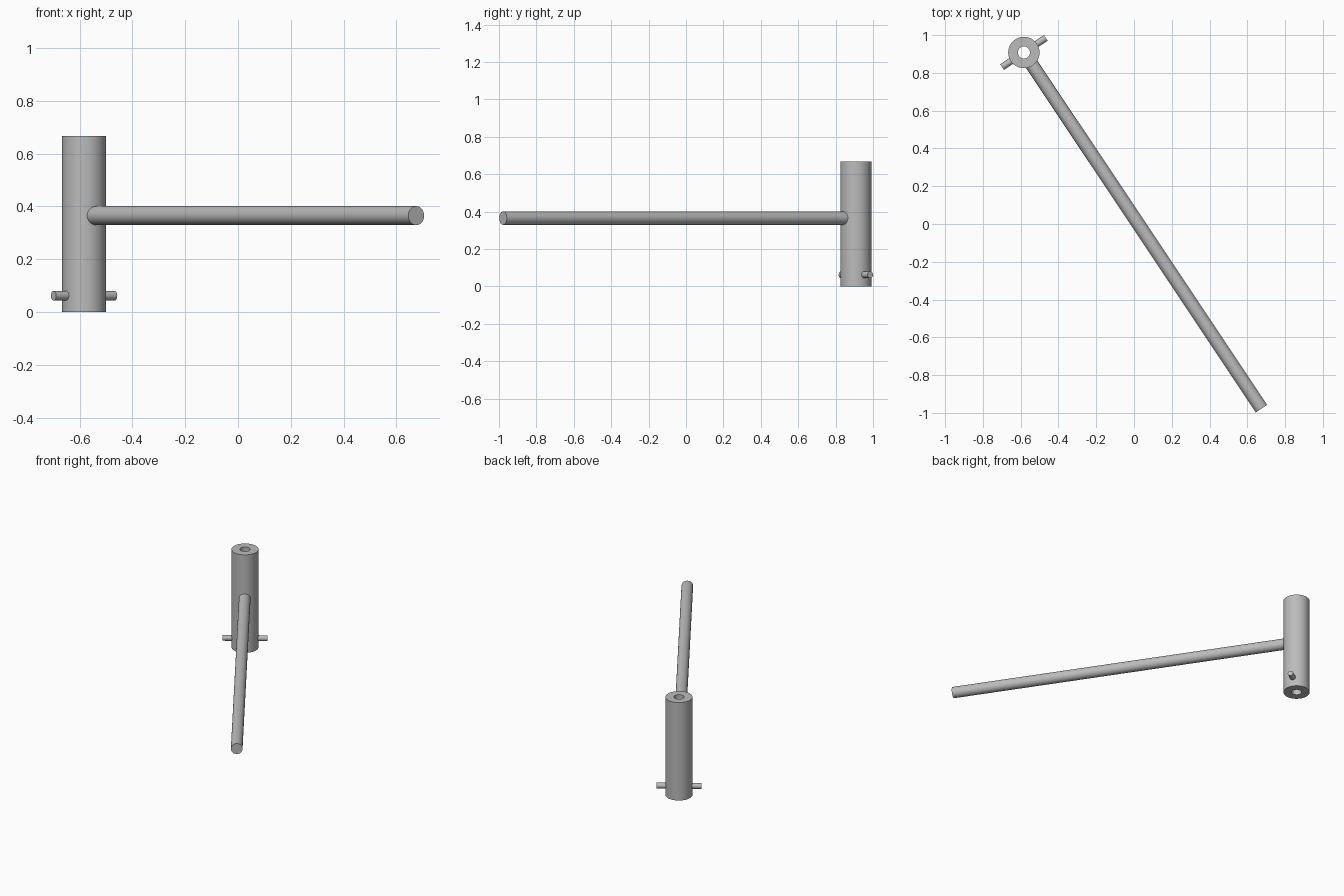
import bpy
import bmesh
import math
from mathutils import Vector

if "Cube" in bpy.data.objects:
    bpy.data.objects.remove(bpy.data.objects["Cube"], do_unlink=True)

# One plain metal colour
metal = bpy.data.materials.new("grey metal")
metal.use_nodes = True
GREY = (0.5, 0.5, 0.5, 1)
metal.diffuse_color = GREY
metal.node_tree.nodes["Principled BSDF"].inputs["Base Color"].default_value = GREY

AXIS = Vector((-0.583, 0.908, 0))       # centre line of the socket
ROD_END = Vector((0.675, -0.978, 0))    # free end of the handle
ALONG = (ROD_END - AXIS).normalized()
ACROSS = Vector((-ALONG.y, ALONG.x, 0))


def finish(obj):
    obj.data.materials.append(metal)
    bpy.ops.object.select_all(action="DESELECT")
    obj.select_set(True)
    bpy.context.view_layer.objects.active = obj
    bpy.ops.object.shade_smooth_by_angle(angle=math.radians(35))


def rod(name, start, end, radius, sides=48):
    span = end - start
    bpy.ops.mesh.primitive_cylinder_add(vertices=sides, radius=radius,
                                        depth=span.length, location=(start + end) / 2)
    obj = bpy.context.object
    obj.name = name
    obj.rotation_euler = span.to_track_quat("Z", "Y").to_euler()
    finish(obj)


def tube(name, centre, outer, inner, height, sides=64):
    # Spin a closed rectangular section around the vertical axis
    bm = bmesh.new()
    section = [(inner, 0), (outer, 0), (outer, height), (inner, height)]
    verts = [bm.verts.new((r, 0, z)) for r, z in section]
    edges = [bm.edges.new((verts[i], verts[(i + 1) % 4])) for i in range(4)]
    bmesh.ops.spin(bm, geom=verts + edges, axis=(0, 0, 1), cent=(0, 0, 0),
                   angle=math.tau, steps=sides)
    bmesh.ops.remove_doubles(bm, verts=bm.verts, dist=0.0001)
    bmesh.ops.recalc_face_normals(bm, faces=bm.faces)
    mesh = bpy.data.meshes.new(name)
    bm.to_mesh(mesh)
    bm.free()
    obj = bpy.data.objects.new(name, mesh)
    obj.location = centre
    bpy.context.collection.objects.link(obj)
    finish(obj)


# Hollow upright socket
tube("socket_tube", AXIS, 0.083, 0.032, 0.667)

# Long handle, rooted in the socket wall
lift = Vector((0, 0, 0.365))
rod("handle_rod", AXIS + ALONG * 0.06 + lift, ROD_END + lift, 0.036)

# Two short pins near the foot, square to the handle
foot = Vector((0, 0, 0.062))
for name, side in (("left_pin", 1), ("right_pin", -1)):
    way = ACROSS * side
    rod(name, AXIS + way * 0.05 + foot, AXIS + way * 0.139 + foot, 0.018, 32)
